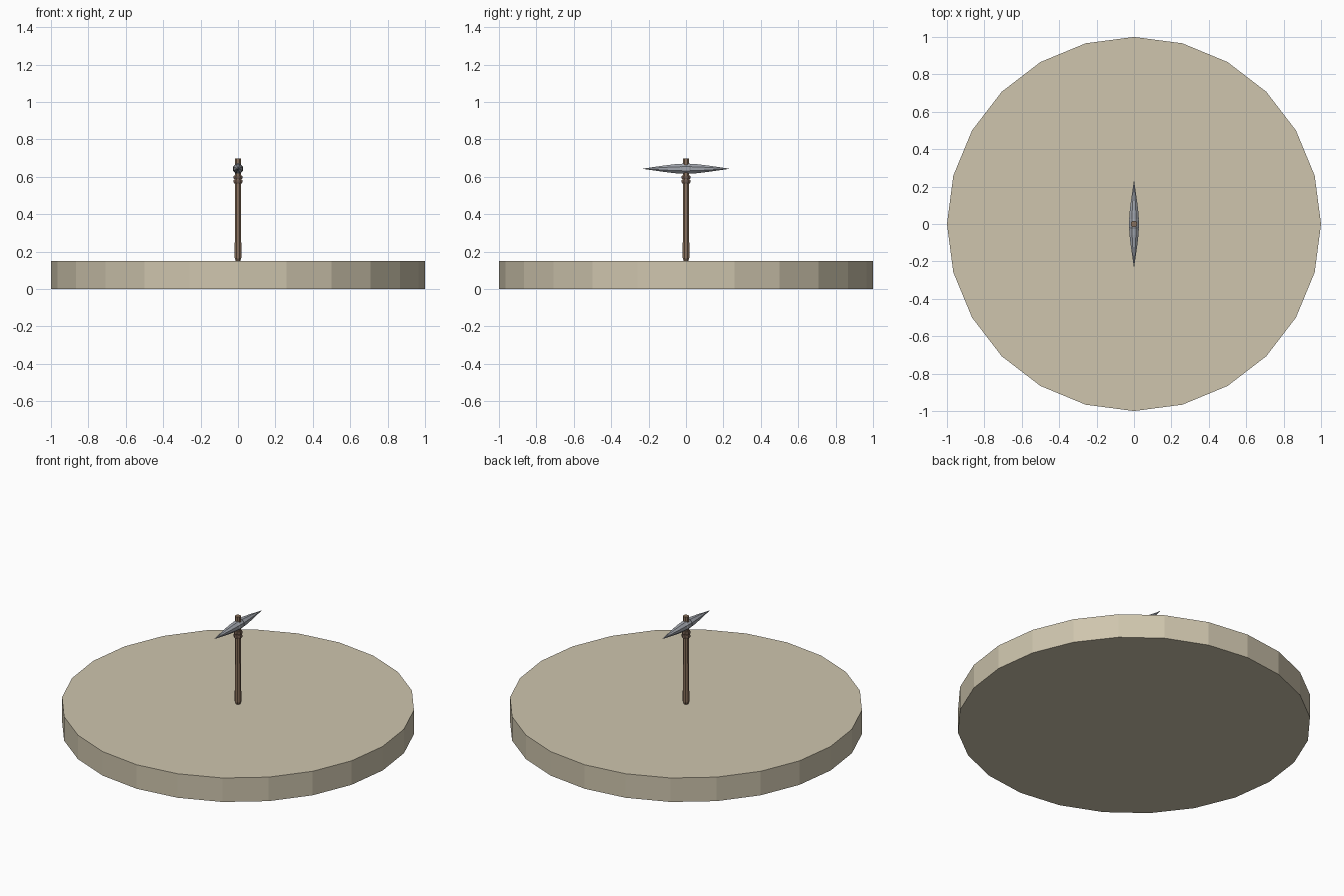
import bpy, bmesh, math
from mathutils import Matrix, Vector

cube = bpy.data.objects.get("Cube")
if cube:
    bpy.data.objects.remove(cube, do_unlink=True)


def material(name, color):
    m = bpy.data.materials.new(name)
    m.use_nodes = True
    m.diffuse_color = (*color, 1)
    m.node_tree.nodes["Principled BSDF"].inputs["Base Color"].default_value = (*color, 1)
    return m


sand = material("sand", (0.62, 0.56, 0.42))
wood = material("wood", (0.26, 0.17, 0.11))
leather = material("dark leather", (0.17, 0.11, 0.08))
steel = material("steel", (0.36, 0.38, 0.42))


def lathe(name, profile, sides, mat, axis=(0, 0, 1), center=(0, 0, 0), turn=0.0):
    """Closed faceted solid from (radius, height) rings along an axis."""
    bm = bmesh.new()
    rings = []
    for r, h in profile:
        angles = [turn + math.tau * i / sides for i in range(sides)]
        rings.append([bm.verts.new((r * math.cos(a), r * math.sin(a), h)) for a in angles])
    for low, high in zip(rings, rings[1:]):
        for i in range(sides):
            j = (i + 1) % sides
            bm.faces.new((low[i], low[j], high[j], high[i]))
    bm.faces.new(rings[0][::-1])
    bm.faces.new(rings[-1])
    rot = Vector((0, 0, 1)).rotation_difference(Vector(axis)).to_matrix().to_4x4()
    bm.transform(Matrix.Translation(center) @ rot)
    mesh = bpy.data.meshes.new(name)
    bm.to_mesh(mesh)
    bm.free()
    mesh.materials.append(mat)
    obj = bpy.data.objects.new(name, mesh)
    bpy.context.collection.objects.link(obj)
    return obj


# Round ground slab
lathe("ground_disc", [(1, 0), (1, 0.15)], 24, sand)

# Wooden handle with a tapered foot
lathe("handle", [(0.013, 0.15), (0.019, 0.165), (0.018, 0.6), (0.018, 0.698)], 8, wood,
      turn=math.pi / 8)

# Binding bands below the head
for i, z in enumerate((0.565, 0.588)):
    lathe(f"binding_{i + 1}", [(0.023, z), (0.025, z + 0.004), (0.025, z + 0.016), (0.023, z + 0.02)],
          8, leather, turn=math.pi / 8)

# Socket and the two mirrored spikes
HEAD_Z = 0.643
lathe("head_socket", [(0.022, -0.03), (0.029, -0.02), (0.029, 0.02), (0.022, 0.03)], 8, steel,
      axis=(0, 1, 0), center=(0, 0, HEAD_Z), turn=math.pi / 8)
for label, side in (("front", -1), ("back", 1)):
    lathe(f"{label}_spike", [(0.028, 0.025), (0.026, 0.06), (0.018, 0.12), (0.001, 0.229)], 8, steel,
          axis=(0, side, 0), center=(0, 0, HEAD_Z), turn=math.pi / 8)
